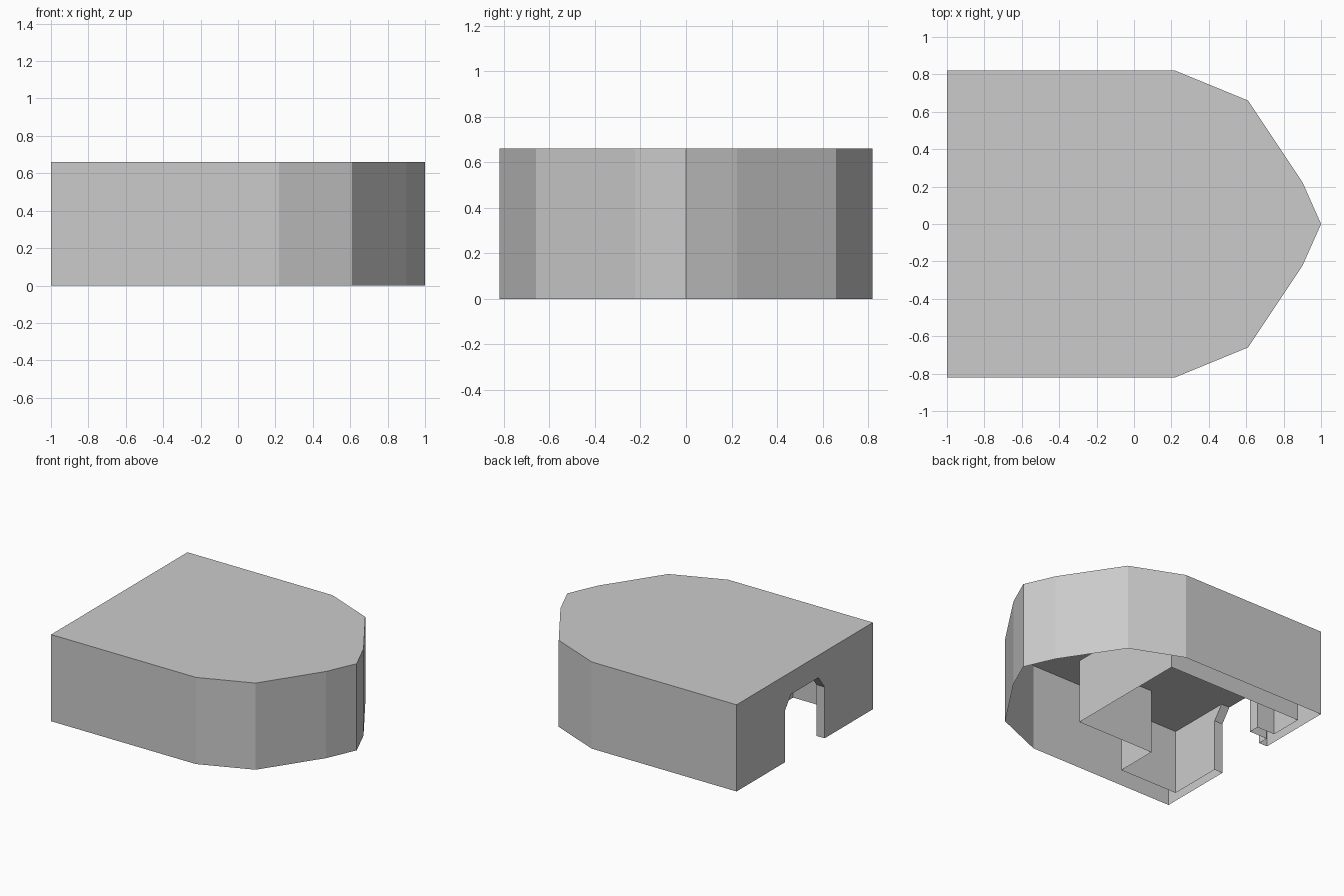
import bpy
import bmesh

cube = bpy.data.objects.get("Cube")
if cube:
    bpy.data.objects.remove(cube, do_unlink=True)

HEIGHT = 0.66        # outer roof
ROOM_HEIGHT = 0.49   # inner ceiling
BACK, INNER_BACK = -1.0, -0.93

grey = bpy.data.materials.new("plain_grey")
grey.use_nodes = True
colour = (0.6, 0.6, 0.6, 1)
grey.diffuse_color = colour
grey.node_tree.nodes["Principled BSDF"].inputs["Base Color"].default_value = colour

# Doorway outline (y, z), open at the floor, with chamfered top corners
half_door = [(0.24, 0), (0.24, 0.39), (0.165, ROOM_HEIGHT)]
DOOR = half_door + [(-y, z) for y, z in reversed(half_door)]


def make_sheet(name, polygons, inward=False):
    """Make one flat-shaded sheet object from a list of polygons."""
    bm = bmesh.new()
    for polygon in polygons:
        bm.faces.new([bm.verts.new(p) for p in polygon])
    bmesh.ops.remove_doubles(bm, verts=bm.verts, dist=0.0005)
    if inward:
        bmesh.ops.reverse_faces(bm, faces=bm.faces)
    mesh = bpy.data.meshes.new(name)
    bm.to_mesh(mesh)
    bm.free()
    mesh.materials.append(grey)
    obj = bpy.data.objects.new(name, mesh)
    bpy.context.collection.objects.link(obj)
    return obj


def open_box(outline, height, door_edge):
    """Walls and cap over a counter-clockwise outline, with a doorway in one wall."""
    polygons = [[(x, y, height) for x, y in outline]]
    for i, (x1, y1) in enumerate(outline):
        x2, y2 = outline[(i + 1) % len(outline)]
        wall = [(x1, y1, 0)]
        if i == door_edge:
            wall += [(x1, y, z) for y, z in DOOR]
        wall += [(x2, y2, 0), (x2, y2, height), (x1, y1, height)]
        # The doorway meets the ceiling where both have the same height
        polygons.append(wall)
    return polygons


# Outer shell: square back, pointed end, mirrored across y
side = [(BACK, -0.82), (0.22, -0.82), (0.61, -0.66), (0.9, -0.225)]
outer = side + [(1.0, 0)] + [(x, -y) for x, y in reversed(side)]
make_sheet("outer_shell", open_box(outer, HEIGHT, len(outer) - 1))

# Inner room: stepped plan with a short hollow stub wall beside the door
room = [(0.21, -0.337), (0.21, 0.655), (INNER_BACK, 0.655),
        (INNER_BACK, 0.40), (-0.78, 0.40), (-0.78, 0.32),
        (INNER_BACK, 0.32), (INNER_BACK, -0.66), (-0.44, -0.66),
        (-0.44, -0.337)]

room_faces = open_box(room, ROOM_HEIGHT, -1)
# Replace the back wall by the two pieces left and right of the doorway
door_wall = room.index((INNER_BACK, 0.32)) + 1
room_faces.pop(door_wall)
for sign, end in ((1, 0.32), (-1, -0.66)):
    jamb = [(INNER_BACK, sign * y, z) for y, z in half_door]
    piece = [(INNER_BACK, end, 0)] + jamb + [(INNER_BACK, end, ROOM_HEIGHT)]
    room_faces.append(piece if sign > 0 else piece[::-1])
make_sheet("inner_room", room_faces, inward=True)

# Doorway lining through the thickness of the back wall
lining = [[(BACK, y1, z1), (INNER_BACK, y1, z1), (INNER_BACK, y2, z2), (BACK, y2, z2)]
          for (y1, z1), (y2, z2) in zip(DOOR, DOOR[1:])]
make_sheet("doorway_lining", lining)
